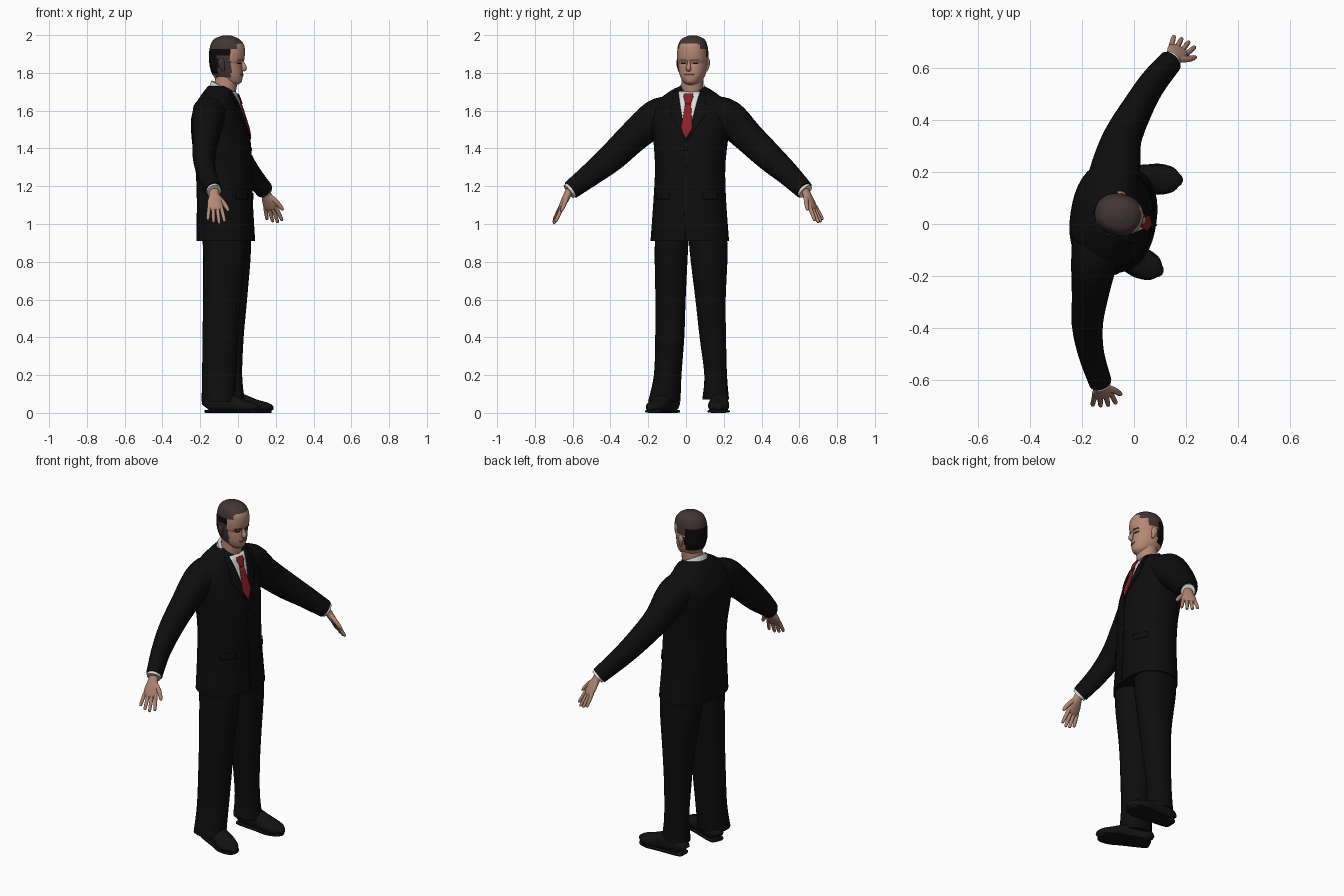
import bpy, bmesh
from math import sin, cos, pi, radians
from mathutils import Vector as V

cube = bpy.data.objects.get("Cube")
if cube:
    bpy.data.objects.remove(cube, do_unlink=True)


def material(name, *rgb):
    m = bpy.data.materials.new(name)
    m.use_nodes = True
    m.diffuse_color = (*rgb, 1)
    bsdf = m.node_tree.nodes["Principled BSDF"]
    bsdf.inputs["Base Color"].default_value = (*rgb, 1)
    bsdf.inputs["Roughness"].default_value = 0.8
    return m


SUIT = material("suit black", .004, .004, .004)
SHOE = material("shoe black", .006, .006, .006)
SHIRT = material("shirt white", .72, .7, .69)
TIE = material("tie red", .26, .015, .02)
SKIN = material("skin", .46, .25, .175)
LIP = material("lip", .27, .12, .09)
HAIR = material("hair brown", .055, .035, .035)
DARK = material("hair black", .004, .003, .003)
UP = V((0, 0, 1))


def finish(name, bm, mats):
    bmesh.ops.recalc_face_normals(bm, faces=bm.faces)
    me = bpy.data.meshes.new(name)
    bm.to_mesh(me)
    bm.free()
    for m in mats:
        me.materials.append(m)
    ob = bpy.data.objects.new(name, me)
    bpy.context.collection.objects.link(ob)
    bpy.ops.object.select_all(action='DESELECT')
    ob.select_set(True)
    bpy.context.view_layer.objects.active = ob
    bpy.ops.object.shade_smooth_by_angle(angle=radians(50))
    return ob


def refine(rows, k=4):
    """Catmull-Rom resampling of parameter rows."""
    out = []
    for i in range(len(rows) - 1):
        four = [rows[max(i - 1, 0)], rows[i], rows[i + 1], rows[min(i + 2, len(rows) - 1)]]
        for j in range(k):
            t = j / k
            out.append(tuple(b + t * (c - a) / 2 + t * t * (a - 2.5 * b + 2 * c - d / 2)
                             + t ** 3 * (1.5 * (b - c) + (d - a) / 2)
                             for a, b, c, d in zip(*four)))
    return out + [tuple(rows[-1])]


def loft(name, rings, mats, n=24, power=2, rule=None):
    """Skin over rings given as (centre, half axis a, half axis b)."""
    bm = bmesh.new()
    loops = []
    for c, a, b in rings:
        loop = []
        for i in range(n):
            ca, sa = cos(2 * pi * i / n), sin(2 * pi * i / n)
            s = (abs(ca) ** power + abs(sa) ** power) ** (-1 / power)
            loop.append(bm.verts.new(c + a * ca * s + b * sa * s))
        loops.append(loop)
    for p, q in zip(loops, loops[1:]):
        for i in range(n):
            j = (i + 1) % n
            bm.faces.new((p[i], p[j], q[j], q[i]))
    bm.faces.new(loops[0])
    bm.faces.new(loops[-1])
    if rule:
        for f in bm.faces:
            f.material_index = rule(f.calc_center_median())
    return finish(name, bm, mats)


def axes(yaw):
    return V((cos(yaw), sin(yaw), 0)), V((-sin(yaw), cos(yaw), 0))


def stack(name, rows, mats, yaw=0, **kw):
    """Level rings from (x, y, z, depth, width) rows."""
    f, l = axes(yaw)
    return loft(name, [(V(r[:3]), f * r[3], l * r[4]) for r in rows], mats, **kw)


def tube(name, rows, mat, side, k=4, **kw):
    """Rings square to a path of (x, y, z, width, height) rows."""
    rows = refine(rows, k)
    pts = [V(r[:3]) for r in rows]
    rings = []
    for i, r in enumerate(rows):
        t = (pts[min(i + 1, len(pts) - 1)] - pts[max(i - 1, 0)]).normalized()
        a = (side - t * side.dot(t)).normalized()
        rings.append((pts[i], a * r[3], a.cross(t) * r[4]))
    return loft(name, rings, [mat], **kw)


def patch(name, rows, yaw, power, strips, off, mat, cols=8):
    """Thin plate lying on the front of a stack; strips are (z, v0, v1)."""
    f, l = axes(yaw)
    bm = bmesh.new()
    grid = []
    fine = [tuple(a + (b - a) * t / 4 for a, b in zip(p, q))
            for p, q in zip(strips, strips[1:]) for t in range(4)] + [strips[-1]]
    for z, v0, v1 in fine:
        lo, hi = next((p, q) for p, q in zip(rows, rows[1:]) if p[2] <= z <= q[2])
        t = (z - lo[2]) / (hi[2] - lo[2])
        x, y, _, d, w = (a + (b - a) * t for a, b in zip(lo, hi))
        line = []
        for i in range(cols + 1):
            v = v0 + (v1 - v0) * i / cols
            u = d * max(0, 1 - abs(v / w) ** power) ** (1 / power) + off
            line.append(bm.verts.new(V((x, y, z)) + f * u + l * v))
        grid.append(line)
    for p, q in zip(grid, grid[1:]):
        for i in range(cols):
            bm.faces.new((p[i], p[i + 1], q[i + 1], q[i]))
    ob = finish(name, bm, [mat])
    mod = ob.modifiers.new("thickness", 'SOLIDIFY')
    mod.thickness, mod.offset = .004, 0


# Jacket body
YAW = radians(-9)
torso = refine([(-.065, .02, .91, .152, .208), (-.07, .02, 1.13, .145, .192),
                (-.075, .022, 1.3, .148, .186), (-.09, .025, 1.45, .152, .198),
                (-.105, .03, 1.56, .138, .212), (-.105, .03, 1.64, .112, .19),
                (-.1, .03, 1.7, .08, .12), (-.105, .032, 1.73, .052, .065)])
stack("jacket", torso, [SUIT], YAW, n=40, power=2.3)


def on_jacket(name, strips, off, mat):
    patch(name, torso, YAW, 2.3, strips, off, mat)


on_jacket("shirt_front", [(1.455, -.004, .004), (1.6, -.04, .04), (1.7, -.06, .06)], .003, SHIRT)
on_jacket("tie", [(1.455, -.003, .003), (1.51, -.03, .03), (1.64, -.015, .015)], .009, TIE)
on_jacket("tie_knot", [(1.635, -.014, .014), (1.675, -.026, .026), (1.69, -.022, .022)], .014, TIE)
on_jacket("front_seam", [(.92, -.003, .003), (1.45, -.003, .003)], .002, SHOE)
for s, side in ((1, "left"), (-1, "right")):
    on_jacket(side + "_lapel", [(1.45, s * .002, s * .01), (1.57, s * .03, s * .09),
                                (1.7, s * .058, s * .085)], .005, SUIT)
    on_jacket(side + "_pocket_flap", [(1.13, s * .09, s * .165), (1.165, s * .09, s * .165)], .004, SUIT)
for i in range(2):
    z = 1.27 + i * .12
    on_jacket(f"button_{i + 1}", [(z, -.008, .008), (z + .016, -.008, .008)], .006, SHOE)

# Neck and shirt collar
stack("neck", [(-.085, .03, 1.64, .058, .058), (-.065, .033, 1.72, .058, .057),
               (-.06, .035, 1.82, .062, .06)], [SKIN])
f, l = axes(YAW)
loft("shirt_collar", [(V((-.077, .031, z)), f * d + UP * -.032, l * w) for z, d, w in
                      ((1.66, .085, .09), (1.695, .076, .08), (1.728, .064, .067))], [SHIRT])

# Head, with hair colours chosen by place
HYAW = radians(-14)
hf, hl = axes(HYAW)
HO = V((-.055, .035, 0))
head = []
for z, front, back, w in refine([(1.735, .05, -.02, .02), (1.75, .073, -.045, .042),
                                 (1.775, .08, -.07, .06), (1.8, .081, -.085, .07),
                                 (1.83, .079, -.094, .077), (1.85, .077, -.097, .08),
                                 (1.868, .087, -.098, .081), (1.91, .092, -.098, .081),
                                 (1.95, .086, -.09, .075), (1.98, .06, -.07, .058),
                                 (1.997, .02, -.03, .022)], 5):
    head.append((*(HO + hf * (front + back) / 2 + UP * z), (front - back) / 2, w))


def head_rule(p):
    u, v, z = (p - HO).dot(hf), (p - HO).dot(hl), p.z
    if z > 1.955 or (z > 1.925 and u < .065):
        return 1
    if u < -.035 and z > 1.795:
        return 2
    if v < -.045 and u < .035 and z > 1.775:
        return 2 if z > 1.895 else 1
    if z > 1.88 and u < .025:
        return 1
    return 0


stack("head", head, [SKIN, HAIR, DARK], HYAW, n=48, power=2.15, rule=head_rule)


def at_head(u, v, z):
    return tuple(HO + hf * u + hl * v + UP * z)


tube("nose", [(*at_head(.08, 0, 1.868), .007, .006), (*at_head(.086, 0, 1.845), .009, .01),
              (*at_head(.092, 0, 1.825), .015, .013), (*at_head(.084, 0, 1.813), .012, .008)],
     SKIN, hl, n=12)
for s, side, m in ((1, "left", SKIN), (-1, "right", HAIR)):
    tube(side + "_ear", [(*at_head(-.005, s * .074, 1.81), .006, .006),
                         (*at_head(-.01, s * .08, 1.835), .008, .014),
                         (*at_head(-.014, s * .083, 1.86), .008, .018),
                         (*at_head(-.012, s * .08, 1.88), .004, .006)], m, hl, n=12)
    for part, z, h, a, b, m2 in (("_eye", 1.847, .005, .02, .045, DARK),
                                 ("_eyebrow", 1.865, .006, .014, .052, HAIR)):
        patch(side + part, head, HYAW, 2.15, [(z, s * a, s * b), (z + h, s * a, s * b)], .001, m2)
patch("mouth", head, HYAW, 2.15, [(1.786, -.02, .02), (1.793, -.026, .026)], .001, LIP)


# Arms, cuffs and hands
def hand(side, wrist, reach, across):
    d, a = reach.normalized(), across
    a = (a - d * a.dot(d)).normalized()

    def row(along, out, w, h):
        return (*(wrist + d * along + a * out), w, h)
    tube(side + "_palm", [row(-.02, 0, .026, .02), row(.02, 0, .028, .02), row(.06, .002, .041, .018),
                          row(.1, 0, .04, .013), row(.112, 0, .03, .008)], SKIN, a, n=16)
    for i, size in enumerate((.07, .085, .09, .08)):
        o = -.031 + i * .021
        tube(f"{side}_finger_{i + 1}", [row(.09, o, .0105, .011), row(.1 + size / 2, o * 1.25, .01, .01),
                                        row(.095 + size, o * 1.4, .008, .008),
                                        row(.1 + size, o * 1.42, .003, .003)], SKIN, a, n=10)
    tube(side + "_thumb", [row(.03, .015, .015, .014), row(.07, .048, .013, .012),
                           row(.105, .066, .01, .009), row(.118, .07, .004, .004)], SKIN, a, n=10)


arms = {
    "left": [(-.09, .13, 1.6, .1, .08), (-.07, .22, 1.565, .095, .095), (-.045, .33, 1.46, .075, .083),
             (.01, .44, 1.355, .06, .075), (.07, .54, 1.265, .052, .062), (.14, .625, 1.18, .046, .05)],
    "right": [(-.14, -.07, 1.6, .1, .08), (-.155, -.155, 1.565, .088, .095), (-.17, -.28, 1.46, .07, .083),
              (-.18, -.39, 1.355, .06, .075), (-.165, -.5, 1.265, .05, .062), (-.13, -.61, 1.18, .044, .05)]}
grips = {"left": (V((.05, .075, -.16)), V((.8, -.45, 0))), "right": (V((.012, -.08, -.165)), V((1, .15, 0)))}
for side, rows in arms.items():
    tube(side + "_sleeve", rows, SUIT, V((1, 0, 0)), n=24)
    end, before = V(rows[-1][:3]), V(rows[-2][:3])
    d = (end - before).normalized()
    tube(side + "_cuff", [(*(end - d * .02), .04, .043), (*(end + d * .014), .038, .042)],
         SHIRT, V((1, 0, 0)), k=1)
    hand(side, end + d * .012, *grips[side])

# Trousers and shoes
legs = {
    "left": [(-.055, .11, 1.02, .12, .1), (-.05, .12, .85, .118, .1), (-.042, .13, .6, .09, .08),
             (-.045, .142, .4, .075, .07), (-.048, .157, .2, .07, .06), (-.045, .157, .07, .08, .071)],
    "right": [(-.075, -.07, 1.02, .12, .09), (-.07, -.078, .85, .115, .088), (-.085, -.082, .6, .1, .08),
              (-.093, -.086, .4, .095, .077), (-.1, -.097, .2, .09, .073), (-.105, -.115, .06, .088, .086)]}
feet = {"left": (V((-.115, .18, 0)), radians(-2)), "right": (V((-.165, -.065, 0)), radians(-24))}
shape = [(0, .028, .03), (.015, .04, .042), (.08, .046, .056), (.15, .05, .046),
         (.21, .056, .034), (.26, .046, .027), (.285, .026, .021), (.292, .008, .01)]
for side, rows in legs.items():
    stack(side + "_trouser_leg", refine(rows), [SUIT], n=28, power=2.2)
    heel, turn = feet[side]
    fwd, lat = axes(turn)
    tube(side + "_shoe", [(*(heel + fwd * s + UP * (h + .003)), w, h) for s, w, h in shape],
         SHOE, lat, n=20, power=2.5)
    tube(side + "_sole", [(*(heel + fwd * s + UP * .008), w + .004, .008) for s, w, h in shape],
         SHOE, lat, n=16, power=4)
